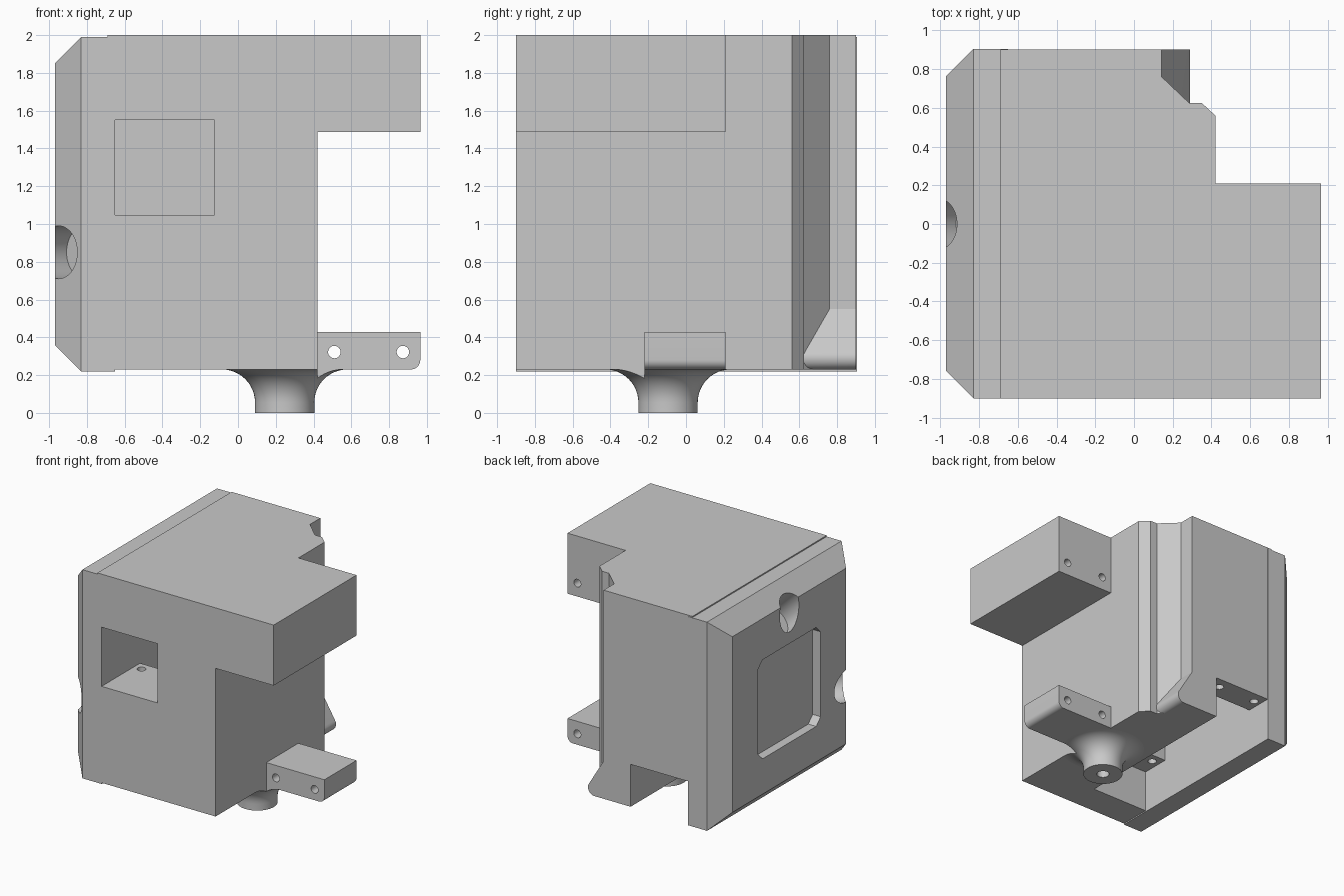
import bpy, bmesh, math
from mathutils import Vector, Matrix

cube = bpy.data.objects.get("Cube")
if cube:
    bpy.data.objects.remove(cube, do_unlink=True)

grey = bpy.data.materials.new("light_grey_plastic")
grey.use_nodes = True
GREY = (0.584, 0.584, 0.584, 1)
grey.diffuse_color = GREY
grey.node_tree.nodes["Principled BSDF"].inputs["Base Color"].default_value = GREY


def finish(name, bm):
    bmesh.ops.recalc_face_normals(bm, faces=bm.faces)
    mesh = bpy.data.meshes.new(name)
    bm.to_mesh(mesh)
    bm.free()
    mesh.materials.append(grey)
    ob = bpy.data.objects.new(name, mesh)
    bpy.context.collection.objects.link(ob)
    return ob


def prism(name, outline, direction):
    """Extrude a closed 3D outline along a direction."""
    bm = bmesh.new()
    face = bm.faces.new([bm.verts.new(p) for p in outline])
    grown = bmesh.ops.extrude_face_region(bm, geom=[face])["geom"]
    verts = [v for v in grown if isinstance(v, bmesh.types.BMVert)]
    bmesh.ops.translate(bm, vec=direction, verts=verts)
    return finish(name, bm)


def box(name, x0, x1, y0, y1, z0, z1):
    return prism(name, [(x0, y0, z0), (x1, y0, z0), (x1, y1, z0), (x0, y1, z0)],
                 (0, 0, z1 - z0))


def rod(name, centre, axis, radius, length, sides=32):
    bm = bmesh.new()
    turn = Vector(axis).to_track_quat('Z', 'Y').to_matrix().to_4x4()
    bmesh.ops.create_cone(bm, cap_ends=True, segments=sides, radius1=radius,
                          radius2=radius, depth=length,
                          matrix=Matrix.Translation(centre) @ turn)
    return finish(name, bm)


def combine(target, others, operation):
    """Apply a boolean with each other part, then discard that part."""
    for other in others:
        mod = target.modifiers.new("combine", 'BOOLEAN')
        mod.operation, mod.object, mod.solver = operation, other, 'EXACT'
        graph = bpy.context.evaluated_depsgraph_get()
        mesh = bpy.data.meshes.new_from_object(target.evaluated_get(graph))
        target.modifiers.clear()
        target.data = mesh
        bpy.data.objects.remove(other, do_unlink=True)


def arc(cx, cz, radius, start, end, steps=8):
    angles = [math.radians(start + (end - start) * i / steps) for i in range(steps + 1)]
    return [(cx + radius * math.cos(a), cz + radius * math.sin(a)) for a in angles]


# Side cover with bevelled rim
bm = bmesh.new()
rings = []
for x, inset in ((-0.65, 0), (-0.83, 0), (-0.97, 0.14)):
    front, back = -0.9 + inset, 0.904 - inset
    low, high = 0.22 + inset, 1.99 - inset
    rings.append([bm.verts.new((x, *p)) for p in
                  ((front, low), (back, low), (back, high), (front, high))])
for a, b in zip(rings, rings[1:]):
    for i in range(4):
        j = (i + 1) % 4
        bm.faces.new((a[i], a[j], b[j], b[i]))
bm.faces.new(rings[0])
bm.faces.new(rings[-1])
cover = finish("side_cover", bm)

# Recessed panel with clipped corners and two angled finger scoops
octagon = []
for sy, sz in ((-1, -1), (1, -1), (1, 1), (-1, 1)):
    corner = [(sy * 0.42, sz * 0.36), (sy * 0.36, sz * 0.42)]
    octagon += corner if sy * sz > 0 else corner[::-1]
recess = prism("recess", [(-1.1, y, 1.08 + z) for y, z in octagon], (0.205, 0, 0))
top_scoop = rod("top_scoop", (-0.97, 0, 1.78), (1, 0, -1), 0.128, 0.4, 48)
front_scoop = rod("front_scoop", (-0.95, -0.78, 0.85), (1, 1, 0), 0.14, 0.4, 48)
combine(cover, [recess, top_scoop, front_scoop], 'DIFFERENCE')

# Main housing with the stepped rear corner
plan = [(-0.69, -0.9), (0.42, -0.9), (0.42, 0.56), (0.35, 0.625),
        (0.285, 0.625), (0.143, 0.76), (0.143, 0.9), (-0.69, 0.9)]
housing = prism("housing", [(x, y, 0.23) for x, y in plan], (0, 0, 1.77))

# Overhanging head, lower bracket and rear foot
head = box("head", 0.3, 0.965, -0.9, 0.21, 1.487, 2)
bracket_side = [(0.35, 0.428), (0.35, 0.23)] + arc(0.915, 0.28, 0.05, -90, 0) + [(0.965, 0.428)]
bracket = prism("bracket", [(x, -0.22, z) for x, z in bracket_side], (0, 0.43, 0))
foot_side = [(0, 0.55), (0, 0.23)] + arc(0.23, 0.29, 0.06, -90, 34) + [(0.143, 0.55)]
foot = prism("foot", [(x, 0.6, z) for x, z in foot_side], (0, 0.3, 0))
combine(housing, [head, bracket, foot, cover], 'UNION')

# Underside channel, inner cavity and the front window opening into it
cuts = [box("channel", -0.65, -0.11, -0.63, 1.0, 0.1, 0.59),
        box("cavity", -0.65, -0.125, -0.385, 0.67, 0.5, 1.55),
        box("window", -0.65, -0.125, -1.0, -0.3, 1.048, 1.55)]
# Screw holes in the head, bracket and channel ledges
for x in (0.51, 0.873):
    cuts.append(rod("head_hole", (x, 0.2, 1.60), (0, 1, 0), 0.033, 0.3))
    cuts.append(rod("bracket_hole", (x, 0, 0.322), (0, 1, 0), 0.033, 1))
    cuts.append(rod("rear_screw_hole", (x - 1.1, 0.8, 0.65), (0, 0, 1), 0.035, 0.3))
cuts.append(rod("front_screw_hole", (-0.58, -0.465, 0.8), (0, 0, 1), 0.035, 0.7))
combine(housing, cuts, 'DIFFERENCE')

# Flared spindle nose, turned about its own axis
bm = bmesh.new()
profile = [(0.05, 0.12), (0.05, 0), (0.157, 0), (0.157, 0.055)]
profile += arc(0.332, 0.055, 0.175, 180, 90, 12)[1:] + [(0.332, 0.235), (0, 0.235), (0, 0.12)]
ring = [bm.verts.new((r, 0, z)) for r, z in profile]
edges = [bm.edges.new((a, b)) for a, b in zip(ring, ring[1:] + ring[:1])]
bmesh.ops.spin(bm, geom=ring + edges, cent=(0, 0, 0), axis=(0, 0, 1),
               angle=math.tau, steps=64, use_duplicate=False)
bmesh.ops.remove_doubles(bm, verts=bm.verts, dist=0.0005)
for e in [e for e in bm.edges if all(v.co.xy.length < 0.001 for v in e.verts)]:
    bm.edges.remove(e)
bmesh.ops.translate(bm, vec=(0.247, -0.095, 0), verts=bm.verts)
spindle = finish("spindle_nose", bm)
combine(spindle, [box("flare_trim", 0.42, 0.8, -0.6, -0.22, -0.1, 0.4)], 'DIFFERENCE')

# Smooth the round surfaces, keep the edges crisp
bpy.ops.object.select_all(action='DESELECT')
for ob in (housing, spindle):
    ob.select_set(True)
bpy.context.view_layer.objects.active = housing
bpy.ops.object.shade_smooth_by_angle(angle=math.radians(30))
